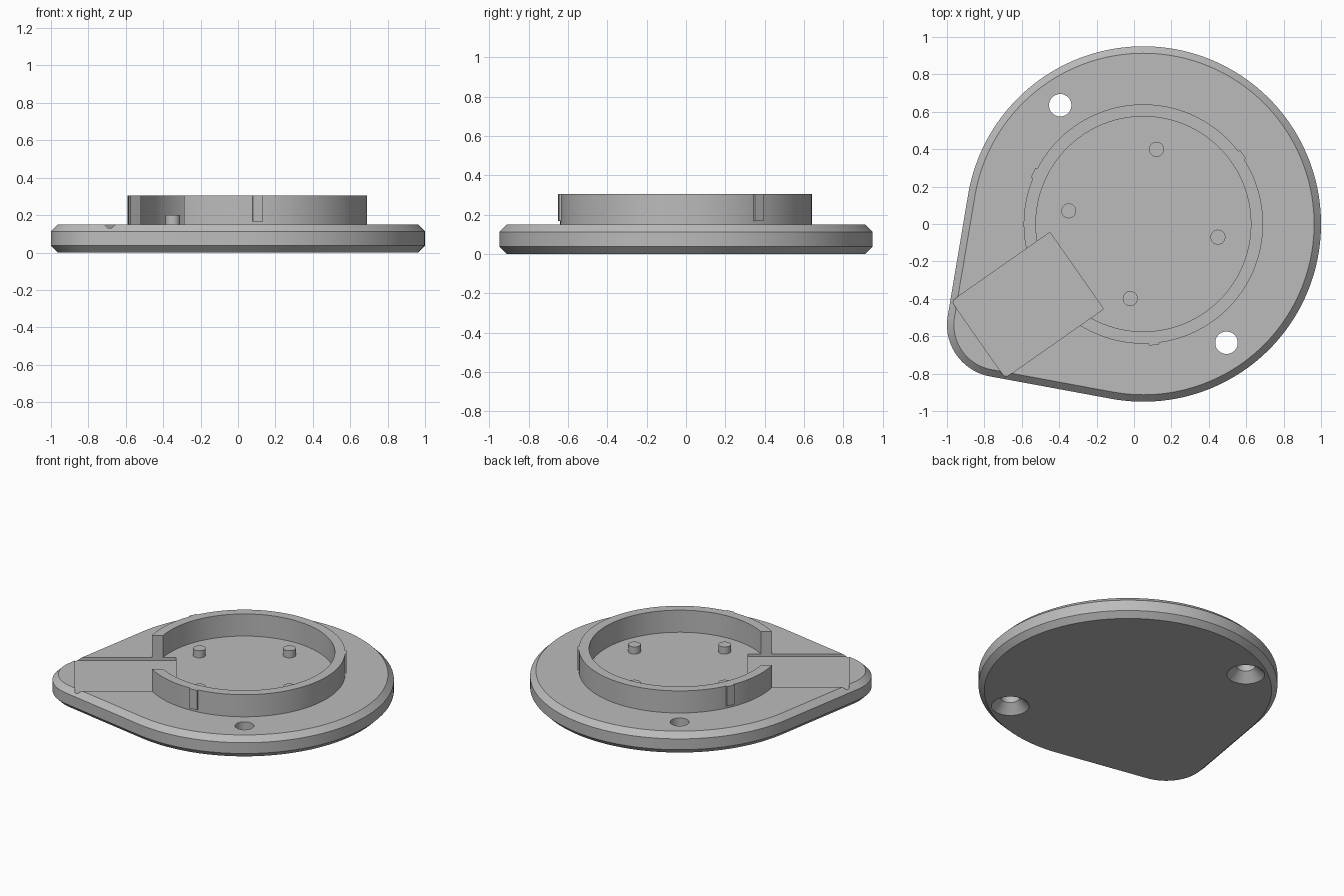
import bpy, bmesh, math
from mathutils import Matrix, Vector

if "Cube" in bpy.data.objects:
    bpy.data.objects.remove(bpy.data.objects["Cube"])

CENTRE = Vector((0.05, 0, 0))
SPOUT = math.radians(215)          # direction of the rounded corner and channel
TOP = 0.15                         # top of the base plate

grey = bpy.data.materials.new("plain grey")
grey.use_nodes = True
colour = (0.5, 0.5, 0.5, 1)
grey.diffuse_color = colour
grey.node_tree.nodes["Principled BSDF"].inputs["Base Color"].default_value = colour


def polar(radius, angle, z=0):
    return CENTRE + Vector((radius * math.cos(angle), radius * math.sin(angle), z))


def finish(bm, name):
    bmesh.ops.recalc_face_normals(bm, faces=bm.faces)
    mesh = bpy.data.meshes.new(name)
    bm.to_mesh(mesh)
    bm.free()
    mesh.materials.append(grey)
    obj = bpy.data.objects.new(name, mesh)
    bpy.context.collection.objects.link(obj)
    return obj


def loft(name, loops, closed=False):
    """Skin a stack of point loops; cap the ends, or join last to first."""
    bm = bmesh.new()
    rows = [[bm.verts.new(p) for p in loop] for loop in loops]
    n = len(rows[0])
    pairs = list(zip(rows, rows[1:])) + ([(rows[-1], rows[0])] if closed else [])
    for a, b in pairs:
        for i in range(n):
            j = (i + 1) % n
            bm.faces.new((a[i], a[j], b[j], b[i]))
    if not closed:
        bm.faces.new(rows[0])
        bm.faces.new(rows[-1])
    return finish(bm, name)


def lathe(name, profile, at, steps=96, closed=False):
    turn = [2 * math.pi * i / steps for i in range(steps)]
    return loft(name, [[at + Vector((r * math.cos(t), r * math.sin(t), z)) for t in turn]
                       for r, z in profile], closed)


def box(name, size, radius, angle, z):
    bm = bmesh.new()
    place = Matrix.Translation(polar(radius, angle, z)) @ Matrix.Rotation(angle, 4, 'Z')
    bmesh.ops.create_cube(bm, size=1, matrix=place @ Matrix.Diagonal((*size, 1)))
    return finish(bm, name)


def cut(obj, cutter):
    mod = obj.modifiers.new("cut", 'BOOLEAN')
    mod.operation = 'DIFFERENCE'
    mod.solver = 'EXACT'
    mod.object = cutter
    bpy.context.view_layer.objects.active = obj
    bpy.ops.object.modifier_apply(modifier=mod.name)


def outline(inset, z):
    """Teardrop outline: a large and a small circle joined by tangents."""
    big, small, gap = 0.95, 0.28, 0.94
    half = math.acos((big - small) / gap)
    tip = polar(gap, SPOUT) - CENTRE
    points = []
    for i in range(129):
        t = SPOUT + half + (2 * math.pi - 2 * half) * i / 128
        points.append(polar(big - inset, t, z))
    for i in range(33):
        t = SPOUT - half + 2 * half * i / 32
        points.append(polar(small - inset, t, z) + tip)
    return points


# Base plate with chamfered rims
BEVEL = 0.037
plate = loft("base_plate", [outline(BEVEL, 0), outline(0, BEVEL),
                            outline(0, TOP - BEVEL), outline(BEVEL, TOP)])

# Raised ring wall
ring = lathe("ring_wall", [(0.575, 0.14), (0.64, 0.14), (0.64, 0.305), (0.575, 0.305)],
             CENTRE, closed=True)

# Countersunk screw holes
cutters = []
for angle in (125, 305):
    hole = lathe("hole_cutter", [(0.13, -0.01), (0.06, 0.06), (0.06, 0.3)],
                 polar(0.775, math.radians(angle)), 48)
    cut(plate, hole)
    cutters.append(hole)

# Shallow cable channel, which also opens the ring
channel = box("channel_cutter", (0.642, 0.5, 0.3), 0.756, SPOUT, 0.28)
cut(plate, channel)
cut(ring, channel)
cutters.append(channel)
for cutter in cutters:
    bpy.data.objects.remove(cutter)

parts = [plate, ring]

# Locating pegs inside the ring
for i in range(4):
    parts.append(lathe("peg", [(0.04, 0.14), (0.04, 0.2)],
                       polar(0.405, math.radians(80 + 90 * i)), 32))

# Small snap ribs on the outside of the ring
for angle in (35, 155, 275):
    parts.append(box("snap_rib", (0.03, 0.055, 0.138), 0.635, math.radians(angle), 0.236))

# Smooth round walls, sharp edges
bpy.ops.object.select_all(action='DESELECT')
for part in parts:
    part.select_set(True)
bpy.context.view_layer.objects.active = plate
bpy.ops.object.shade_smooth_by_angle(angle=math.radians(25))
